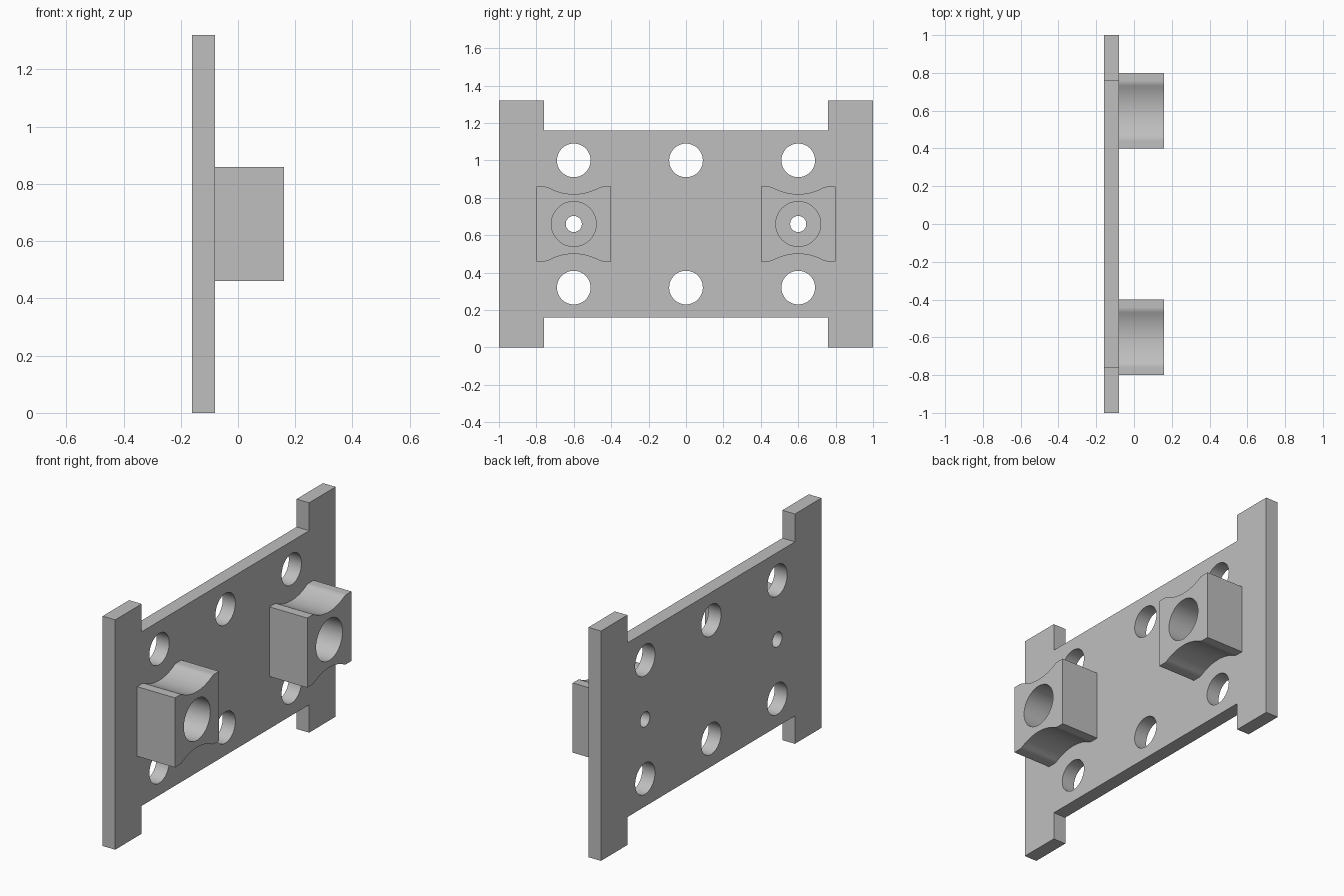
import bpy, bmesh, math
from mathutils import Vector

if "Cube" in bpy.data.objects:
    bpy.data.objects.remove(bpy.data.objects["Cube"])

BACK, FACE, TIP = -0.16, -0.08, 0.16   # plate back, plate face, block end
MID = 0.66                             # height of the centre line

grey = bpy.data.materials.new("light_grey")
grey.use_nodes = True
grey.diffuse_color = (0.52, 0.52, 0.52, 1)
grey.node_tree.nodes["Principled BSDF"].inputs["Base Color"].default_value = grey.diffuse_color


def extrude_x(name, outline, x0, x1):
    """Solid from a (y, z) outline, extruded along x."""
    bm = bmesh.new()
    face = bm.faces.new([bm.verts.new((x0, y, z)) for y, z in outline])
    top = bmesh.ops.extrude_face_region(bm, geom=[face])["geom"]
    bmesh.ops.translate(bm, vec=Vector((x1 - x0, 0, 0)),
                        verts=[v for v in top if isinstance(v, bmesh.types.BMVert)])
    bmesh.ops.recalc_face_normals(bm, faces=bm.faces)
    mesh = bpy.data.meshes.new(name)
    bm.to_mesh(mesh)
    bm.free()
    mesh.materials.append(grey)
    obj = bpy.data.objects.new(name, mesh)
    bpy.context.collection.objects.link(obj)
    return obj


def circle(y, z, r, n=48):
    return [(y + r * math.cos(2 * math.pi * i / n),
             z + r * math.sin(2 * math.pi * i / n)) for i in range(n)]


def combine(target, tool, operation):
    """Apply a boolean and discard the tool."""
    mod = target.modifiers.new("bool", "BOOLEAN")
    mod.operation, mod.solver, mod.object = operation, "EXACT", tool
    bpy.context.view_layer.objects.active = target
    bpy.ops.object.modifier_apply(modifier=mod.name)
    bpy.data.objects.remove(tool)


def saddle_outline(cy):
    """Square block whose top and bottom dip in a soft-shouldered arc."""
    half, reach, big, small = 0.2, 0.16, 0.28, 0.06
    join = math.asin(reach / (big + small))
    top = [(-half, half)]
    for i in range(9):                       # rounded shoulder
        a = join * i / 8
        top.append((-reach + small * math.sin(a), half - small + small * math.cos(a)))
    for i in range(1, 13):                   # hollow, up to the middle
        a = join * (1 - i / 12)
        top.append((-big * math.sin(a), half - 0.04 + big * (1 - math.cos(a))))
    top += [(-y, z) for y, z in reversed(top[:-1])]
    outline = top + [(y, -z) for y, z in reversed(top)]
    return [(cy + y, MID + z) for y, z in outline]


# Plate with four corner legs
corner = [(0.76, 0.5), (0.76, MID), (1, MID)]
right = corner + [(y, -z) for y, z in reversed(corner)]
left = [(-y, -z) for y, z in right]
plate = extrude_x("mounting_plate", [(y, MID + z) for y, z in right + left], BACK, FACE)

# Saddle blocks with a wide bore and a narrow through hole
for y in (-0.6, 0.6):
    combine(plate, extrude_x("saddle_block", saddle_outline(y), FACE - 0.03, TIP), "UNION")
for y in (-0.6, 0.6):
    combine(plate, extrude_x("bore", circle(y, MID, 0.12), FACE, TIP + 0.1), "DIFFERENCE")
    combine(plate, extrude_x("screw_hole", circle(y, MID, 0.043), BACK - 0.1, TIP), "DIFFERENCE")

# Two rows of round holes through the plate
for y in (-0.6, 0, 0.6):
    for side in (-1, 1):
        hole = circle(y, MID + side * 0.34, 0.09)
        combine(plate, extrude_x("round_hole", hole, BACK - 0.1, FACE + 0.05), "DIFFERENCE")

plate.select_set(True)
bpy.context.view_layer.objects.active = plate
bpy.ops.object.shade_smooth_by_angle(angle=math.radians(30))
